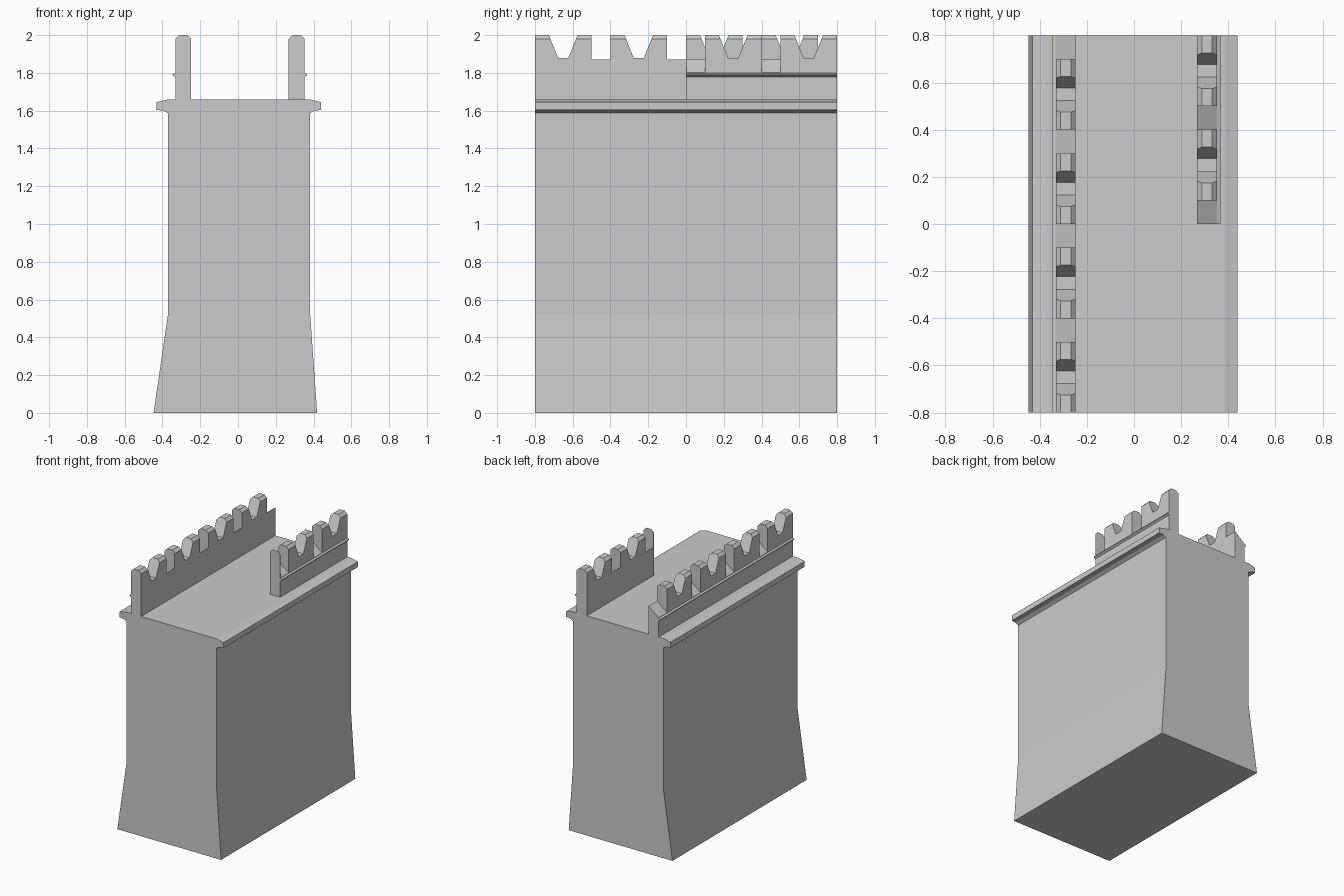
import bpy

cube = bpy.data.objects.get("Cube")
if cube:
    bpy.data.objects.remove(cube, do_unlink=True)

stone = bpy.data.materials.new("grey stone")
stone.use_nodes = True
GREY = (0.6, 0.6, 0.6, 1)
stone.diffuse_color = GREY
stone.node_tree.nodes["Principled BSDF"].inputs["Base Color"].default_value = GREY


def add_prism(bm, ring_a, ring_b):
    """Closed solid between two matching rings of points."""
    a = [bm.verts.new(p) for p in ring_a]
    b = [bm.verts.new(p) for p in ring_b]
    faces = [bm.faces.new(a), bm.faces.new(b)]
    for i in range(len(a)):
        j = (i + 1) % len(a)
        faces.append(bm.faces.new((a[i], a[j], b[j], b[i])))
    bmesh.ops.recalc_face_normals(bm, faces=faces)


def along_y(bm, profile, y0, y1):
    add_prism(bm, [(x, y0, z) for x, z in profile], [(x, y1, z) for x, z in profile])


def along_x(bm, profile, x0, x1):
    add_prism(bm, [(x0, y, z) for y, z in profile], [(x1, y, z) for y, z in profile])


def make_object(name, bm):
    mesh = bpy.data.meshes.new(name)
    bm.to_mesh(mesh)
    bm.free()
    mesh.materials.append(stone)
    obj = bpy.data.objects.new(name, mesh)
    bpy.context.collection.objects.link(obj)
    return obj


import bmesh

BACK = 0.8
DECK = 1.658
TOP = 2.0

# Wall body: battered foot, straight shaft, cornice and flat walkway
body = bmesh.new()
along_y(body, [(-0.447, 0), (0.419, 0), (0.382, 0.52), (0.382, 1.587),
               (0.405, 1.6), (0.44, 1.604), (0.44, 1.645), (0.385, DECK),
               (-0.375, DECK), (-0.431, 1.645), (-0.431, 1.604),
               (-0.395, 1.6), (-0.371, 1.587), (-0.371, 0.52)], -BACK, BACK)
make_object("wall_body", body)


def parapet(name, side, inner, y0, gaps, merlons):
    """Crenellated parapet; side is the outward x direction."""
    def out(points):
        return [(inner + side * u, z) for u, z in points]

    # Chamfered wall with a thin drip ledge on the outside
    thick = 0.084
    wall = bmesh.new()
    along_y(wall, out([(0, DECK - 0.01), (thick, DECK - 0.01), (thick, 1.778),
                       (0.098, 1.788), (0.098, 1.794), (thick, 1.8),
                       (thick, 1.98), (0.064, TOP), (0.02, TOP), (0, 1.98)]), y0, BACK)
    obj = make_object(name, wall)

    # Cutter: sloping crenels and flat-bottomed notches in the merlons
    cut = bmesh.new()
    for start, end in gaps:
        along_y(cut, out([(-0.05, 1.87), (0, 1.87), (thick, 1.803),
                          (0.15, 1.803), (0.15, 2.1), (-0.05, 2.1)]), start, end)
    for mid in merlons:
        notch = [(mid - 0.027, 1.88), (mid + 0.027, 1.88),
                 (mid + 0.088, 2.03), (mid - 0.088, 2.03)]
        along_x(cut, notch, inner - 0.15, inner + 0.15)
    cutter = make_object(name + "_cutter", cut)
    cutter.hide_render = True

    mod = obj.modifiers.new("crenels", 'BOOLEAN')
    mod.operation = 'DIFFERENCE'
    mod.solver = 'EXACT'
    mod.object = cutter
    bpy.context.view_layer.objects.active = obj
    bpy.ops.object.modifier_apply(modifier=mod.name)
    bpy.data.objects.remove(cutter, do_unlink=True)


# Full-length parapet, ending in an open crenel at the back
parapet("long_parapet", -1, -0.248, -BACK,
        [(-0.5, -0.4), (-0.1, 0), (0.3, 0.4), (0.7, 0.85)],
        [-0.65 + 0.4 * i for i in range(4)])

# Half-length parapet; its first crenel keeps a thin end plate
parapet("short_parapet", 1, 0.268, 0,
        [(0.002, 0.1), (0.4, 0.5)], [0.25, 0.65])
